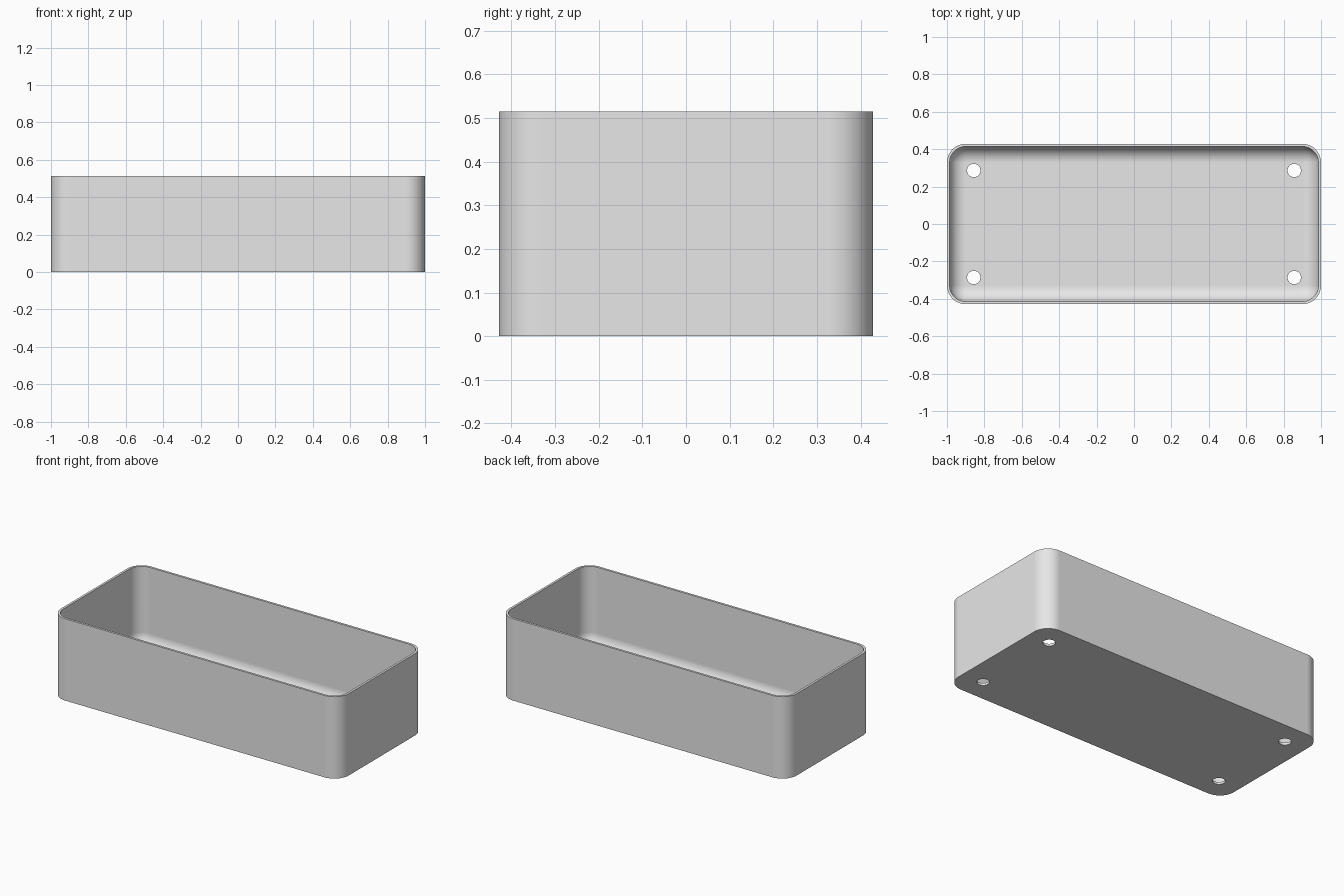
import bpy, bmesh, math
from mathutils import Matrix

if "Cube" in bpy.data.objects:
    bpy.data.objects.remove(bpy.data.objects["Cube"])

HALF_X, HALF_Y, HEIGHT = 1.0, 0.4286, 0.5143
CORNER, WALL, FLOOR = 0.1, 0.0143, 0.0143
FILLET = CORNER - WALL
STEPS = 12

grey = bpy.data.materials.new("light grey")
grey.use_nodes = True
grey.diffuse_color = (0.8, 0.8, 0.8, 1)
grey.node_tree.nodes["Principled BSDF"].inputs["Base Color"].default_value = (0.8, 0.8, 0.8, 1)


def ring(bm, inset, z):
    """Rounded rectangle, moved inward by inset."""
    r = CORNER - inset
    verts = []
    for quarter, (sx, sy) in enumerate([(1, 1), (-1, 1), (-1, -1), (1, -1)]):
        for i in range(STEPS + 1):
            a = (quarter + i / STEPS) * math.pi / 2
            verts.append(bm.verts.new((sx * (HALF_X - CORNER) + r * math.cos(a),
                                       sy * (HALF_Y - CORNER) + r * math.sin(a), z)))
    return verts


def to_object(bm, name):
    mesh = bpy.data.meshes.new(name)
    bm.to_mesh(mesh)
    bm.free()
    mesh.materials.append(grey)
    obj = bpy.data.objects.new(name, mesh)
    bpy.context.collection.objects.link(obj)
    return obj


# Tray: outer wall, rim, inner wall, then a rounded fillet down to the floor
profile = [(0, 0), (0, HEIGHT), (WALL, HEIGHT)]
for i in range(STEPS + 1):
    a = i / STEPS * math.pi / 2
    profile.append((WALL + FILLET * (1 - math.cos(a)), FLOOR + FILLET * (1 - math.sin(a))))

bm = bmesh.new()
rings = [ring(bm, inset, z) for inset, z in profile]
for low, high in zip(rings, rings[1:]):
    for i in range(len(low)):
        j = (i + 1) % len(low)
        bm.faces.new((low[i], low[j], high[j], high[i]))
bm.faces.new(rings[0][::-1])
bm.faces.new(rings[-1])
bmesh.ops.remove_doubles(bm, verts=bm.verts, dist=1e-4)
bmesh.ops.recalc_face_normals(bm, faces=bm.faces)
tray = to_object(bm, "tray")

# Four screw holes through the floor
bm = bmesh.new()
for sx in (-1, 1):
    for sy in (-1, 1):
        bmesh.ops.create_cone(bm, cap_ends=True, segments=32, radius1=0.0357, radius2=0.0357,
                              depth=0.2, matrix=Matrix.Translation((sx * 0.857, sy * 0.286, 0)))
cutter = to_object(bm, "hole_cutter")
cutter.hide_render = True

bpy.ops.object.select_all(action="DESELECT")
tray.select_set(True)
bpy.context.view_layer.objects.active = tray
cut = tray.modifiers.new("holes", "BOOLEAN")
cut.operation = "DIFFERENCE"
cut.solver = "EXACT"
cut.object = cutter
bpy.ops.object.modifier_apply(modifier=cut.name)
bpy.data.objects.remove(cutter)

# Smooth rounded surfaces with crisp rim, base and hole edges
bpy.ops.object.shade_smooth_by_angle(angle=math.radians(35))
weighted = tray.modifiers.new("weighted normals", "WEIGHTED_NORMAL")
weighted.keep_sharp = True
